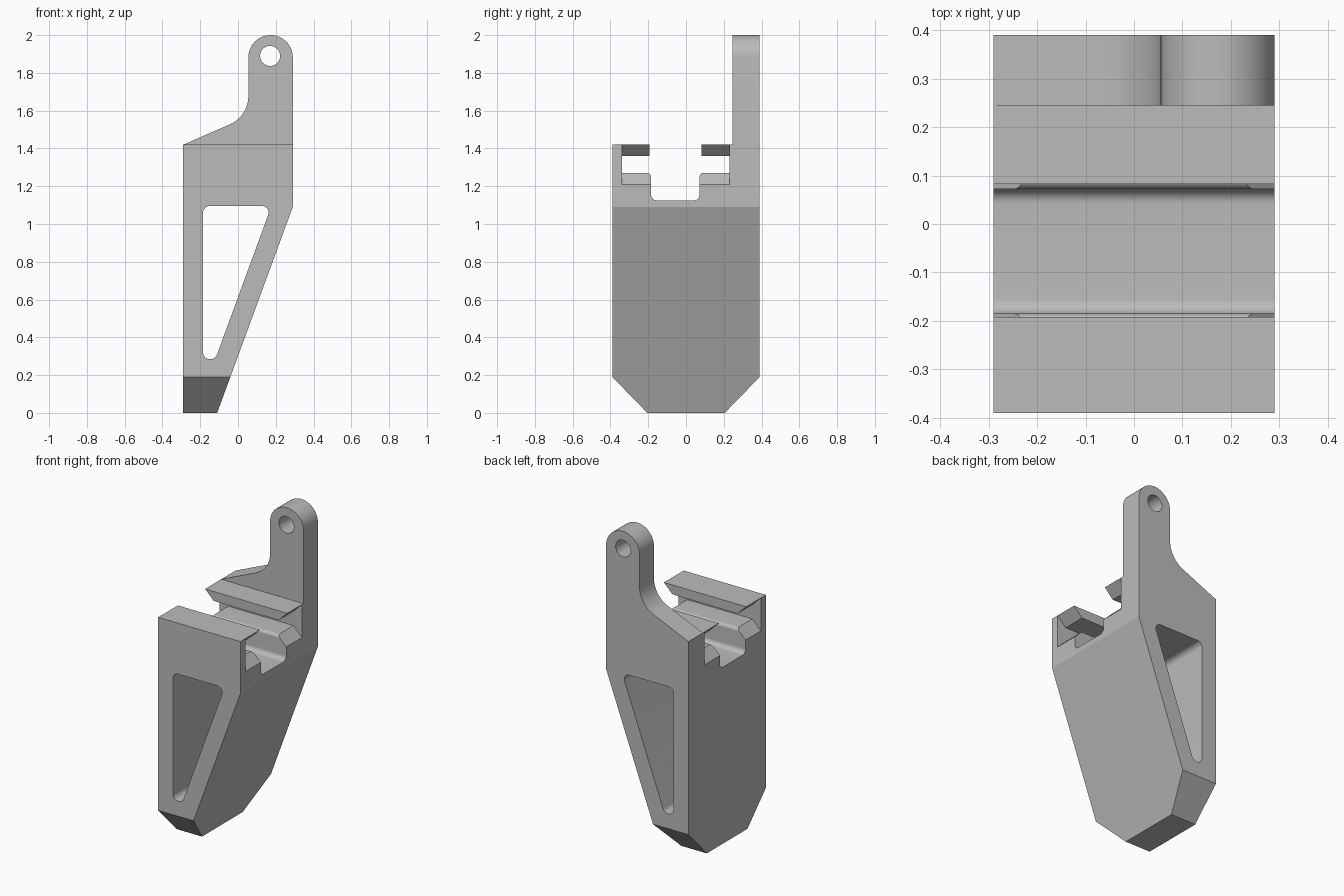
import bpy, bmesh, math
from mathutils import Vector

cube = bpy.data.objects.get("Cube")
if cube:
    bpy.data.objects.remove(cube, do_unlink=True)

grey = bpy.data.materials.new("plain grey")
grey.use_nodes = True
colour = (0.5, 0.5, 0.5, 1)
grey.diffuse_color = colour
grey.node_tree.nodes["Principled BSDF"].inputs["Base Color"].default_value = colour


def rounded(points, steps=10):
    """Outline from (u, v) or (u, v, radius) corners, with arcs on the latter."""
    out = []
    for i, p in enumerate(points):
        c = Vector(p[:2])
        if len(p) == 2:
            out.append(c)
            continue
        a = (Vector(points[i - 1][:2]) - c).normalized()
        b = (Vector(points[(i + 1) % len(points)][:2]) - c).normalized()
        half = a.angle(b) / 2
        centre = c + (a + b).normalized() * p[2] / math.sin(half)
        start = c + a * p[2] / math.tan(half) - centre
        end = c + b * p[2] / math.tan(half) - centre
        for k in range(steps + 1):
            t = k / steps
            sweep = math.pi - 2 * half
            arc = (start * math.sin((1 - t) * sweep) + end * math.sin(t * sweep)) / math.sin(sweep)
            out.append(centre + arc)
    return out


def prism(name, outline, axis, low, high):
    """Extrude an outline along x (outline in yz) or y (outline in xz)."""
    bm = bmesh.new()
    place = (lambda p: (low, p.x, p.y)) if axis == "x" else (lambda p: (p.x, low, p.y))
    face = bm.faces.new([bm.verts.new(place(p)) for p in outline])
    moved = bmesh.ops.extrude_face_region(bm, geom=[face])["geom"]
    shift = Vector((high - low, 0, 0) if axis == "x" else (0, high - low, 0))
    bmesh.ops.translate(bm, verts=[g for g in moved if isinstance(g, bmesh.types.BMVert)], vec=shift)
    bmesh.ops.recalc_face_normals(bm, faces=bm.faces)
    mesh = bpy.data.meshes.new(name)
    bm.to_mesh(mesh)
    bm.free()
    mesh.materials.append(grey)
    obj = bpy.data.objects.new(name, mesh)
    bpy.context.collection.objects.link(obj)
    return obj


def combine(target, tool, operation):
    mod = target.modifiers.new(operation, "BOOLEAN")
    mod.operation, mod.solver, mod.object = operation, "EXACT", tool
    bpy.context.view_layer.objects.active = target
    bpy.ops.object.modifier_apply(modifier=mod.name)
    bpy.data.objects.remove(tool, do_unlink=True)


# Wedge body with the hanging tab
bracket = prism("bracket_body", rounded([
    (-0.29, -0.1), (-0.147, -0.1), (0.29, 1.09), (0.29, 2, 0.117),
    (0.055, 2, 0.117), (0.055, 1.57, 0.166), (-0.29, 1.42)], 16), "y", -0.5, 0.5)

# Side silhouette: tapered foot, back plate and T-shaped channel
side = prism("side_silhouette", rounded([
    (0.205, 0), (0.39, 0.19), (0.39, 2.1), (0.245, 2.1), (0.245, 1.42),
    (0.083, 1.42), (0.083, 1.36), (0.23, 1.36), (0.23, 1.27),
    (0.072, 1.27, 0.02), (0.072, 1.125, 0.03), (-0.185, 1.125, 0.03),
    (-0.185, 1.27, 0.02), (-0.34, 1.27), (-0.34, 1.36), (-0.192, 1.36),
    (-0.192, 1.42), (-0.39, 1.42), (-0.39, 0.19), (-0.205, 0)]), "x", -0.6, 0.6)
combine(bracket, side, "INTERSECT")

# Window through the body
window = prism("window_cutter", rounded([
    (-0.185, 0.285, 0.035), (-0.12, 0.285, 0.035),
    (0.177, 1.095, 0.035), (-0.185, 1.095, 0.035)]), "y", -0.6, 0.6)
combine(bracket, window, "DIFFERENCE")

# Pin hole in the tab
circle = [Vector((0.17 + 0.053 * math.cos(a), 1.89 + 0.053 * math.sin(a)))
          for a in (k * math.tau / 40 for k in range(40))]
combine(bracket, prism("pin_hole_cutter", circle, "y", -0.6, 0.6), "DIFFERENCE")

# Lead-in chamfers at both ends of the channel
for s in (-1, 1):
    flare = [Vector((s * x, z)) for x, z in
             ((0.33, 1.46), (0.23, 1.36), (0.23, 1.27), (0.33, 1.17))]
    combine(bracket, prism("lead_in_cutter", flare, "y", -0.34, 0.23), "DIFFERENCE")

bpy.ops.object.select_all(action="DESELECT")
bracket.select_set(True)
bpy.context.view_layer.objects.active = bracket
bpy.ops.object.shade_smooth_by_angle(angle=math.radians(20))
